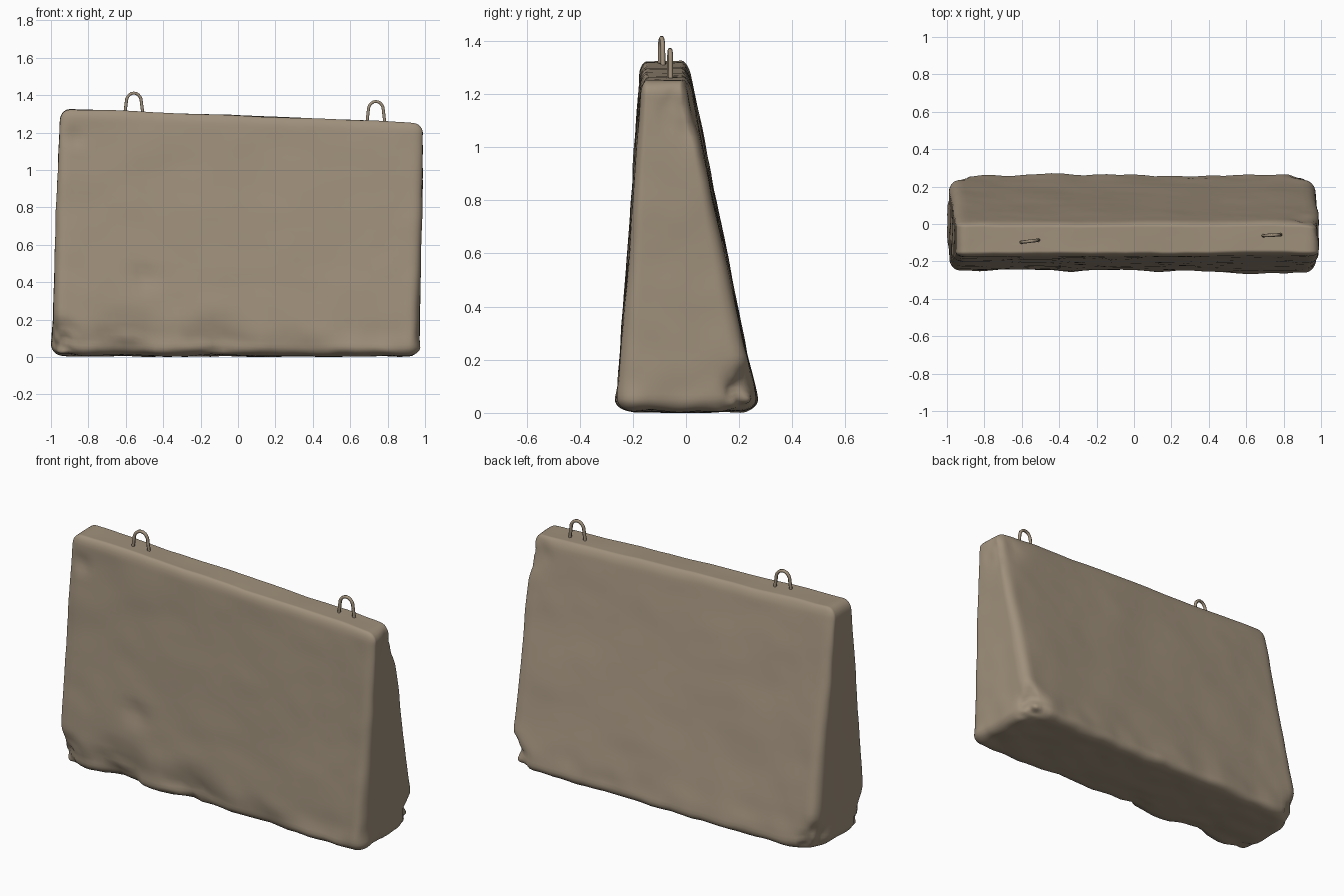
import bpy, bmesh, math
from mathutils import Vector, noise

cube = bpy.data.objects.get("Cube")
if cube:
    bpy.data.objects.remove(cube, do_unlink=True)


def material(name, rgb):
    m = bpy.data.materials.new(name)
    m.use_nodes = True
    m.diffuse_color = (*rgb, 1)
    bsdf = m.node_tree.nodes["Principled BSDF"]
    bsdf.inputs["Base Color"].default_value = (*rgb, 1)
    bsdf.inputs["Roughness"].default_value = 0.9
    return m


concrete = material("weathered concrete", (0.35, 0.28, 0.20))


def lerp(a, b, t):
    return a + (b - a) * t


HALF = Vector((1.0, 0.2, 0.65))
RADIUS = 0.055

# Local chips: centre, reach, inward push
DENTS = [
    ((-0.98, -0.27, 0.04), 0.20, (0.03, 0.07, 0.03)),
    ((-0.60, -0.27, 0.02), 0.28, (0, 0.05, 0.01)),
    ((-0.10, -0.27, 0.02), 0.26, (0, 0.05, 0.01)),
    ((0.30, -0.27, 0.00), 0.22, (0, 0.03, 0)),
    ((-0.50, -0.24, 0.42), 0.10, (0, 0.02, 0)),
    ((-0.88, -0.18, 1.17), 0.08, (0, 0.015, 0)),
    ((0.98, 0.27, 0.05), 0.18, (-0.05, -0.05, 0.03)),
    ((-1.0, 0.27, 0.05), 0.18, (0.05, -0.04, 0.02)),
    ((0.98, 0.02, 1.15), 0.16, (-0.02, -0.02, 0)),
]


def shape(co):
    # Rounded box, with points gathered towards the edges
    p = Vector([math.sin(c * math.pi / 2) * h for c, h in zip(co, HALF)])
    core = Vector([max(-h + RADIUS, min(h - RADIUS, c)) for c, h in zip(p, HALF)])
    off = p - core
    if off.length > 0:
        p = core + off.normalized() * RADIUS
    # Taper to a narrow, sloping top
    t = p.z / (2 * HALF.z) + 0.5
    s = p.x / 2 + 0.5
    y = lerp(lerp(-0.262, -0.168, t), lerp(0.272, 0.008, t), p.y / (2 * HALF.y) + 0.5)
    x = lerp(lerp(-0.995, -0.95, t), lerp(0.968, 0.992, t), s)
    z = lerp(0.005, lerp(1.328, 1.252, s), t)
    q = Vector((x, y, z))
    # Broad unevenness and chips, stronger around the foot
    foot = max(0.0, 1 - z / 0.22)
    edge = min(1.0, off.length / RADIUS) if off.length else 0
    q += noise.noise_vector(q * 3.5) * 0.006
    rough = noise.noise_vector(q * 9) * lerp(0.003, 0.014, foot)
    rough.z *= 0.5
    q += rough * edge
    for centre, reach, push in DENTS:
        d = (q - Vector(centre)).length / reach
        if d < 1:
            q += Vector(push) * (1 - d * d) ** 2 * (0.8 + 0.5 * noise.noise(q * 15))
    q.z = max(q.z, 0.0)
    return q


# Concrete block
bm = bmesh.new()
bmesh.ops.create_cube(bm, size=2)
bmesh.ops.subdivide_edges(bm, edges=bm.edges[:], cuts=47, use_grid_fill=True)
for v in bm.verts:
    v.co = shape(v.co)
mesh = bpy.data.meshes.new("barrier_block")
bm.to_mesh(mesh)
bm.free()
mesh.materials.append(concrete)
mesh.shade_smooth()
block = bpy.data.objects.new("barrier_block", mesh)
bpy.context.collection.objects.link(block)


# Lifting loops
def lifting_loop(name, x, y, base, top, turn):
    curve = bpy.data.curves.new(name, "CURVE")
    curve.dimensions = "3D"
    curve.bevel_depth = 0.009
    curve.bevel_resolution = 1
    curve.use_fill_caps = True
    spline = curve.splines.new("POLY")
    steps = 10
    pts = [(-0.052, base - 0.04)]
    for i in range(steps + 1):
        a = math.pi * (1 - i / steps)
        pts.append((0.040 * math.cos(a), top - 0.055 + 0.046 * math.sin(a)))
    pts.append((0.052, base - 0.04))
    spline.points.add(len(pts) - 1)
    for point, (dx, z) in zip(spline.points, pts):
        point.co = (x + dx, y + dx * turn, z, 1)
    curve.materials.append(concrete)
    obj = bpy.data.objects.new(name, curve)
    bpy.context.collection.objects.link(obj)


lifting_loop("lifting_loop_right", -0.557, -0.092, 1.31, 1.42, 0.12)
lifting_loop("lifting_loop_left", 0.737, -0.06, 1.255, 1.375, 0.05)
